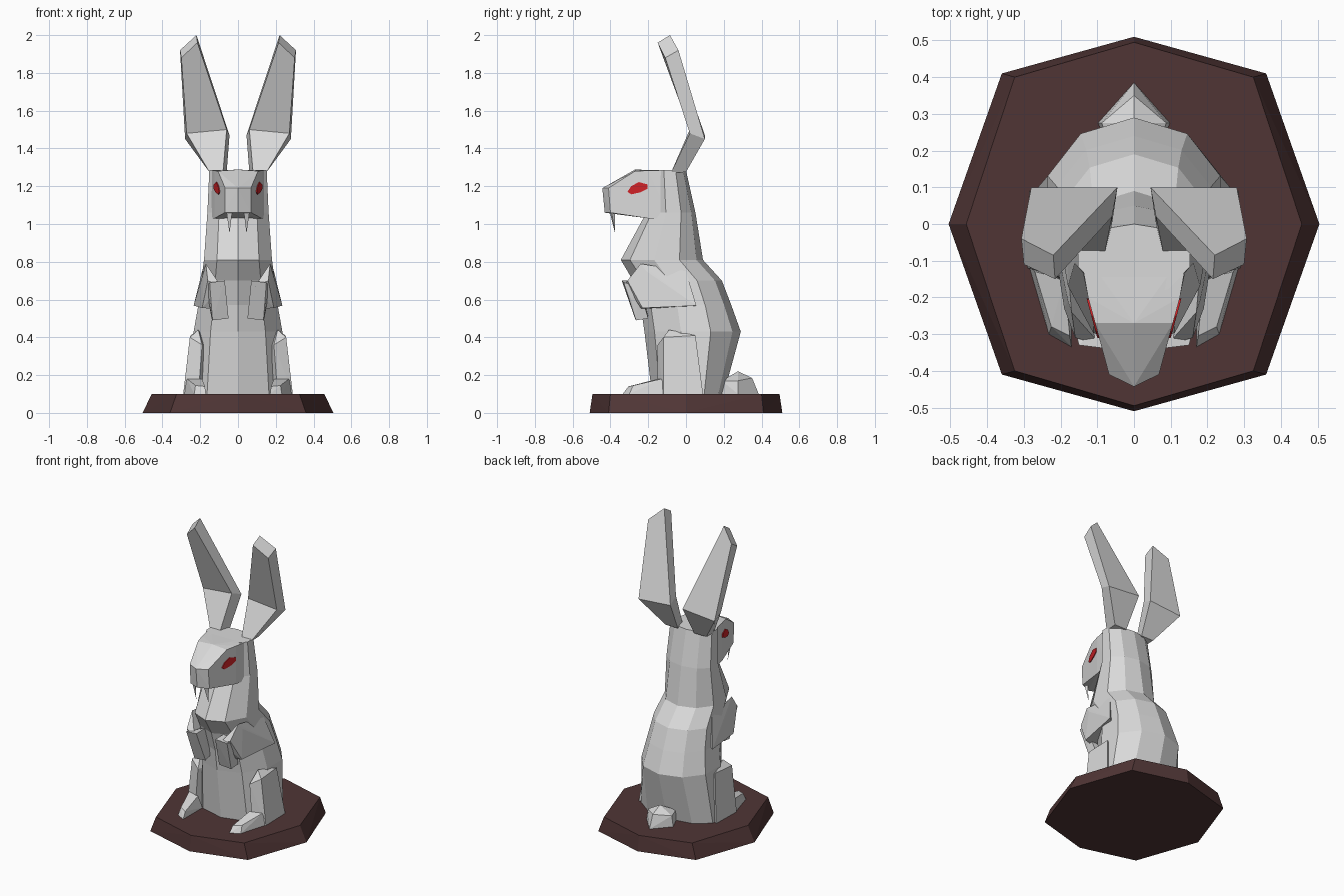
import bpy, bmesh, math


def material(name, rgb):
    m = bpy.data.materials.new(name)
    m.diffuse_color = (*rgb, 1)
    return m


STONE = material("pale grey", (0.7, 0.7, 0.7))
WOOD = material("dark brown", (0.08, 0.036, 0.036))
RED = material("red", (0.62, 0.016, 0.02))


def finish(name, bm, mat, mirror=False):
    bmesh.ops.recalc_face_normals(bm, faces=bm.faces)
    me = bpy.data.meshes.new(name)
    bm.to_mesh(me)
    bm.free()
    me.materials.append(mat)
    ob = bpy.data.objects.new(name, me)
    bpy.context.collection.objects.link(ob)
    if mirror:
        mod = ob.modifiers.new("mirror", 'MIRROR')
        mod.use_mirror_merge = False
    return ob


def hull(name, pts, mat=STONE, mirror=False, both=False):
    """Convex part; mirror = paired copy, both = symmetric about x = 0."""
    if both:
        pts = pts + [(-x, y, z) for x, y, z in pts if x > 0]
    bm = bmesh.new()
    for p in pts:
        bm.verts.new(p)
    res = bmesh.ops.convex_hull(bm, input=bm.verts)
    loose = {v for v in res["geom_interior"] + res["geom_unused"]
             if isinstance(v, bmesh.types.BMVert) and v.is_valid}
    bmesh.ops.delete(bm, geom=list(loose), context='VERTS')
    bmesh.ops.dissolve_limit(bm, angle_limit=0.02, verts=bm.verts, edges=bm.edges)
    return finish(name, bm, mat, mirror)


def loft(name, rings, mat=STONE, mirror=False):
    bm = bmesh.new()
    vs = [[bm.verts.new(p) for p in r] for r in rings]
    n = len(vs[0])
    for a, b in zip(vs, vs[1:]):
        for i in range(n):
            j = (i + 1) % n
            bm.faces.new((a[i], a[j], b[j], b[i]))
    bm.faces.new(vs[0][::-1])
    bm.faces.new(vs[-1])
    return finish(name, bm, mat, mirror)


# Eight-sided plinth
hull("plinth", [(0.505, 0, 0), (0.36, 0.41, 0), (0.36, -0.41, 0), (0, 0.51, 0), (0, -0.51, 0),
                (0.457, 0, 0.1), (0.325, 0.4, 0.1), (0.325, -0.4, 0.1), (0, 0.495, 0.1),
                (0, -0.495, 0.1)], WOOD, both=True)


# Body and neck: ten-sided rings of (z, front y, back y, half width, y of widest point)
def ring(z, yf, yb, w, cy):
    pts = []
    for i in range(10):
        a = math.radians(90 + 36 * i)
        s = math.sin(a)
        pts.append((w / 0.951 * math.cos(a), cy + s * (yb - cy if s > 0 else cy - yf), z))
    return pts


loft("body", [ring(*r) for r in [
    (0.10, -0.18, 0.20, 0.265, 0.05),
    (0.43, -0.22, 0.29, 0.235, 0.06),
    (0.57, -0.24, 0.24, 0.21, 0.04),
    (0.70, -0.28, 0.19, 0.195, 0.0),
    (0.81, -0.345, 0.09, 0.18, -0.09),
    (1.06, -0.21, 0.05, 0.162, -0.06),
    (1.285, -0.20, 0.0, 0.152, -0.08)]])

# Head with tapered muzzle
hull("head", [(0.15, -0.06, 1.283), (0.15, -0.08, 1.03), (0.125, -0.2, 1.283), (0.125, -0.2, 1.03),
              (0.106, -0.27, 1.28), (0, -0.27, 1.288), (0.068, -0.41, 1.19), (0, -0.443, 1.19),
              (0.07, -0.4, 1.06), (0, -0.43, 1.06)], both=True)

# Eyes: thin plates on the cheek plane
eye = [(-0.31, 1.17), (-0.29, 1.2), (-0.25, 1.222), (-0.205, 1.21),
       (-0.203, 1.187), (-0.24, 1.168), (-0.29, 1.157)]
hull("eyes", [(0.125 + 0.273 * (y + 0.2) + d, y, z) for y, z in eye for d in (-0.003, 0.005)],
     RED, mirror=True)

# Fangs
hull("fangs", [(0.03, -0.405, 1.07), (0.062, -0.395, 1.07), (0.048, -0.375, 1.06),
               (0.045, -0.375, 0.95)], mirror=True)

# Ears: bent four-sided lofts
loft("ears", [
    [(0.08, -0.08, 1.27), (0.148, -0.08, 1.27), (0.15, 0.0, 1.275), (0.06, 0.0, 1.275)],
    [(0.06, 0.02, 1.5), (0.272, 0.02, 1.48), (0.28, 0.1, 1.45), (0.045, 0.1, 1.47)],
    [(0.215, -0.15, 1.96), (0.3, -0.11, 1.88), (0.307, -0.04, 1.92), (0.22, -0.085, 2.0)]],
    mirror=True)

# Forearms and hanging paws
hull("forearms", [(0.235, 0.055, 0.568), (0.19, 0.0, 0.75), (0.18, -0.21, 0.75), (0.17, -0.24, 0.79),
                  (0.16, -0.31, 0.70), (0.09, -0.33, 0.67), (0.09, -0.25, 0.55),
                  (0.19, -0.23, 0.555), (0.15, 0.0, 0.56)], mirror=True)
hull("paws", [(0.07, -0.34, 0.70), (0.15, -0.33, 0.69), (0.07, -0.25, 0.7), (0.17, -0.25, 0.67),
              (0.06, -0.3, 0.6), (0.15, -0.29, 0.6), (0.05, -0.27, 0.5), (0.135, -0.265, 0.49),
              (0.06, -0.2, 0.51), (0.14, -0.2, 0.5)], mirror=True)

# Haunches and feet
hull("haunches", [(0.29, -0.12, 0.1), (0.285, 0.09, 0.1), (0.255, -0.12, 0.4), (0.25, 0.05, 0.41),
                  (0.19, -0.15, 0.36), (0.21, -0.09, 0.44), (0.21, -0.15, 0.1), (0.15, 0.0, 0.1),
                  (0.15, 0.0, 0.35)], mirror=True)
hull("feet", [(0.17, -0.335, 0.1), (0.232, -0.3, 0.1), (0.175, -0.305, 0.14), (0.225, -0.28, 0.145),
              (0.29, -0.1, 0.1), (0.27, -0.13, 0.18), (0.19, -0.15, 0.18), (0.17, -0.13, 0.1)],
     mirror=True)

# Tail
hull("tail", [(0, 0.385, 0.1), (0, 0.35, 0.185), (0.098, 0.275, 0.1), (0.088, 0.275, 0.17),
              (0, 0.275, 0.22), (0.06, 0.19, 0.17), (0.06, 0.19, 0.1)], both=True)
